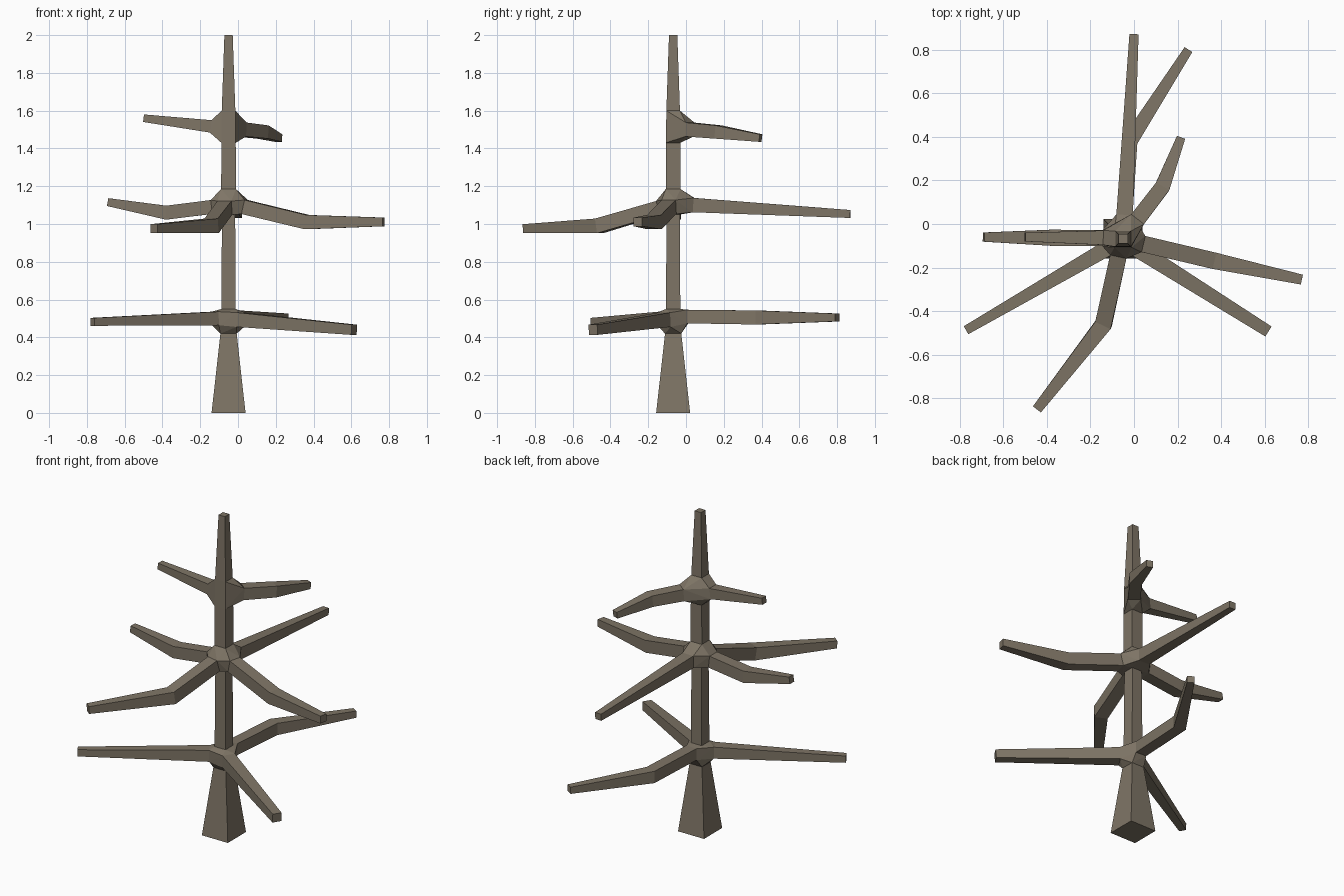
import bpy, bmesh
from mathutils import Vector

if "Cube" in bpy.data.objects:
    bpy.data.objects.remove(bpy.data.objects["Cube"])

bark = bpy.data.materials.new("bark_brown")
bark.diffuse_color = (0.21, 0.177, 0.132, 1)
bark.use_nodes = True
bark.node_tree.nodes["Principled BSDF"].inputs["Base Color"].default_value = bark.diffuse_color

TX, TY = -0.05, -0.068          # trunk axis
bm = bmesh.new()


def make_rings(points):
    """Square cross-sections along a path of (x, y, z, half width)."""
    pos = [Vector(p[:3]) for p in points]
    rings = []
    for i, p in enumerate(points):
        t = Vector((0, 0, 0))
        if i > 0:
            t += (pos[i] - pos[i - 1]).normalized()
        if i < len(pos) - 1:
            t += (pos[i + 1] - pos[i]).normalized()
        t.normalize()
        side = Vector((1, 0, 0)) if abs(t.z) > 0.95 else t.cross(Vector((0, 0, 1))).normalized()
        up = side.cross(t)
        rings.append([bm.verts.new(pos[i] + (side * a + up * b) * p[3])
                      for a, b in ((-1, -1), (1, -1), (1, 1), (-1, 1))])
    return rings


def tube(points, cap_start=False, cap_end=False):
    rings = make_rings(points)
    for r0, r1 in zip(rings, rings[1:]):
        for k in range(4):
            bm.faces.new((r0[k], r0[(k + 1) % 4], r1[(k + 1) % 4], r1[k]))
    if cap_start:
        bm.faces.new(rings[0][::-1])
    if cap_end:
        bm.faces.new(rings[-1])
    return rings


def joint(ring_list):
    """Convex hull between the limb openings, left open where limbs attach."""
    hb = bmesh.new()
    owner = {}
    for n, ring in enumerate(ring_list):
        for v in ring:
            owner[hb.verts.new(v.co)] = n
    hb.verts.ensure_lookup_table()
    bmesh.ops.convex_hull(hb, input=hb.verts[:])
    for f in hb.faces:
        if len({owner[v] for v in f.verts}) > 1:
            bm.faces.new([bm.verts.new(v.co) for v in f.verts])
    hb.free()


# trunk: four tapering sections between the whorls
sections = [((0.0, 0.09), (0.42, 0.043)), ((0.55, 0.038), (1.05, 0.035)),
            ((1.185, 0.039), (1.43, 0.038)), ((1.6, 0.036), (2.0, 0.022))]
trunk = [tube([(TX, TY, z, h) for z, h in s], i == 0, i == 3)
         for i, s in enumerate(sections)]

# branches of each whorl, from the trunk outward
whorls = [
    [[(-0.12, -0.11, 0.50, 0.036), (-0.77, -0.487, 0.482, 0.021)],
     [(0.015, -0.115, 0.493, 0.038), (0.615, -0.492, 0.44, 0.027)],
     [(-0.045, 0.01, 0.51, 0.036), (-0.02, 0.38, 0.505, 0.037), (0.25, 0.80, 0.505, 0.021)]],
    [[(-0.14, -0.065, 1.09, 0.037), (-0.38, -0.063, 1.06, 0.037), (-0.69, -0.06, 1.116, 0.021)],
     [(-0.07, -0.14, 1.085, 0.038), (-0.14, -0.46, 0.99, 0.039), (-0.445, -0.85, 0.976, 0.023)],
     [(0.035, -0.09, 1.09, 0.038), (0.365, -0.168, 1.01, 0.038), (0.77, -0.255, 1.011, 0.023)],
     [(-0.043, 0.04, 1.10, 0.038), (0.0, 0.87, 1.053, 0.021)]],
    [[(-0.145, -0.063, 1.517, 0.033), (-0.5, -0.06, 1.56, 0.02)],
     [(0.015, 0.02, 1.50, 0.037), (0.13, 0.17, 1.487, 0.035), (0.215, 0.395, 1.455, 0.02)]],
]
for i, whorl in enumerate(whorls):
    openings = [trunk[i][-1], trunk[i + 1][0]]
    openings += [tube(path, cap_end=True)[0] for path in whorl]
    joint(openings)

bmesh.ops.remove_doubles(bm, verts=bm.verts[:], dist=0.0005)
bmesh.ops.recalc_face_normals(bm, faces=bm.faces[:])
mesh = bpy.data.meshes.new("bare_tree")
bm.to_mesh(mesh)
bm.free()
mesh.materials.append(bark)
bpy.context.collection.objects.link(bpy.data.objects.new("bare_tree", mesh))
